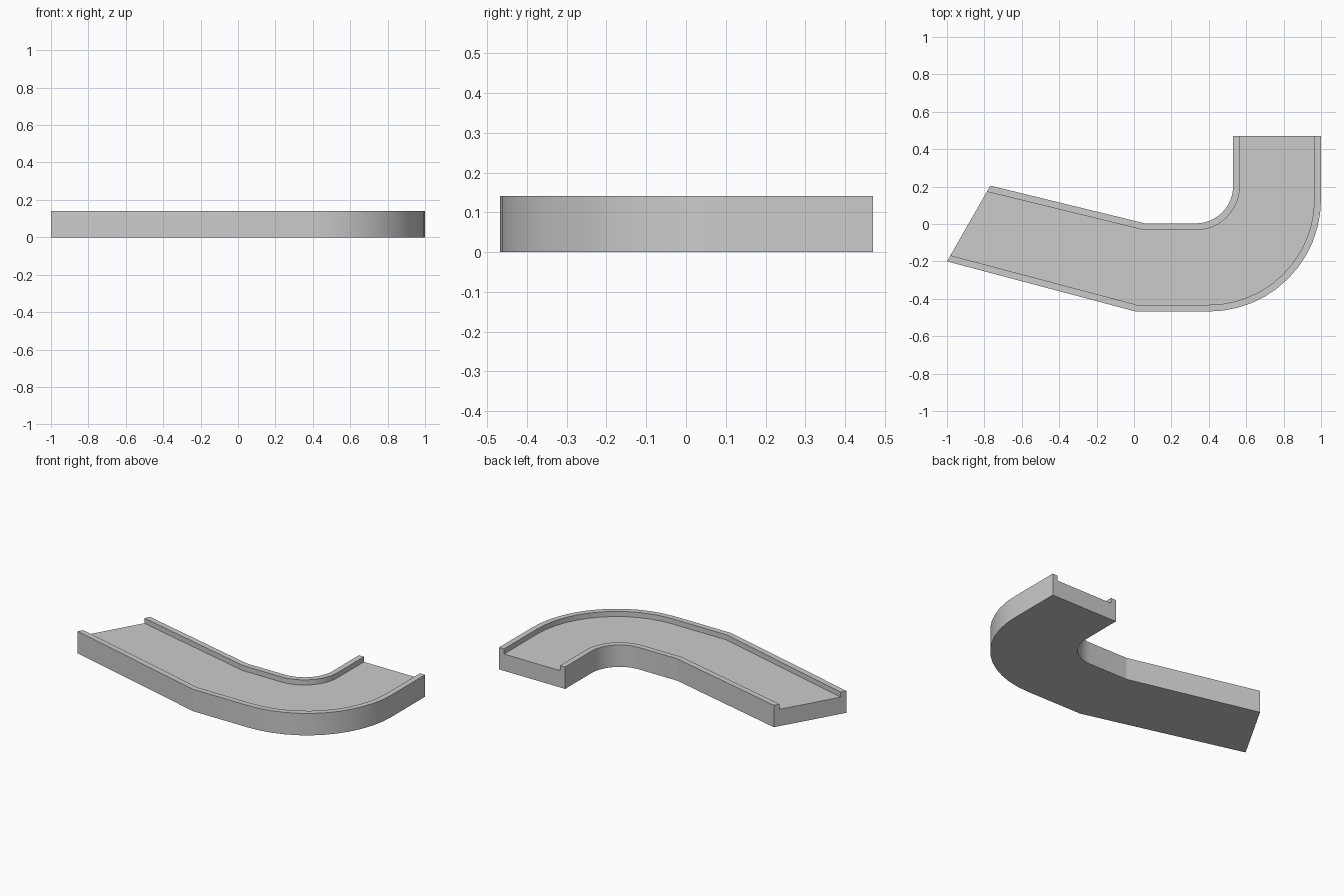
import bpy, bmesh
from math import sin, cos, pi
from mathutils import Vector

if "Cube" in bpy.data.objects:
    bpy.data.objects.remove(bpy.data.objects["Cube"])

H, FLOOR, RIM, STEPS = 0.141, 0.108, 0.036, 12


def edge_path(start, bend, centre, radius, end):
    """Straight run, kink, quarter turn and straight exit."""
    arc = [(centre[0] + radius * sin(a), centre[1] - radius * cos(a))
           for a in (pi / 2 * i / STEPS for i in range(STEPS + 1))]
    return [Vector(p) for p in [start, bend] + arc + [end]]


def normal(a, b):
    d = (b - a).normalized()
    return Vector((d.y, -d.x))


def offset(path, dist, cut):
    """Mitred offset to the right; the first point slides along the slanted cut."""
    out = []
    for i, p in enumerate(path):
        if i == 0:
            n, m = normal(p, path[1]), cut
        elif i == len(path) - 1:
            n = m = normal(path[i - 1], p)
        else:
            n = normal(path[i - 1], p)
            m = (n + normal(p, path[i + 1])).normalized()
        out.append(p + m * (dist / m.dot(n)))
    return out


# inner and outer borders of the curved channel
inner = edge_path((-0.768, 0.205), (0.06, 0.003), (0.33, 0.203), 0.20, (0.53, 0.47))
outer = edge_path((-1.0, -0.20), (0.01, -0.468), (0.40, 0.132), 0.60, (1.0, 0.47))
cut = (outer[0] - inner[0]).normalized()
inner_lip = offset(inner, RIM, cut)
outer_lip = offset(outer, -RIM, cut)

# loft the trough section along the borders
bm = bmesh.new()
rings = []
for a, b, c, d in zip(inner, inner_lip, outer_lip, outer):
    section = [(a, 0), (a, H), (b, H), (b, FLOOR), (c, FLOOR), (c, H), (d, H), (d, 0)]
    rings.append([bm.verts.new((p.x, p.y, z)) for p, z in section])
for r, s in zip(rings, rings[1:]):
    for k in range(8):
        j = (k + 1) % 8
        bm.faces.new((r[k], r[j], s[j], s[k]))

# end faces
bm.faces.new(rings[0])
bm.faces.new(rings[-1])
bmesh.ops.recalc_face_normals(bm, faces=bm.faces)

mesh = bpy.data.meshes.new("curved_channel")
bm.to_mesh(mesh)
bm.free()
channel = bpy.data.objects.new("curved_channel", mesh)
bpy.context.collection.objects.link(channel)
bpy.context.view_layer.objects.active = channel
channel.select_set(True)
bpy.ops.object.shade_smooth_by_angle(angle=0.2)
